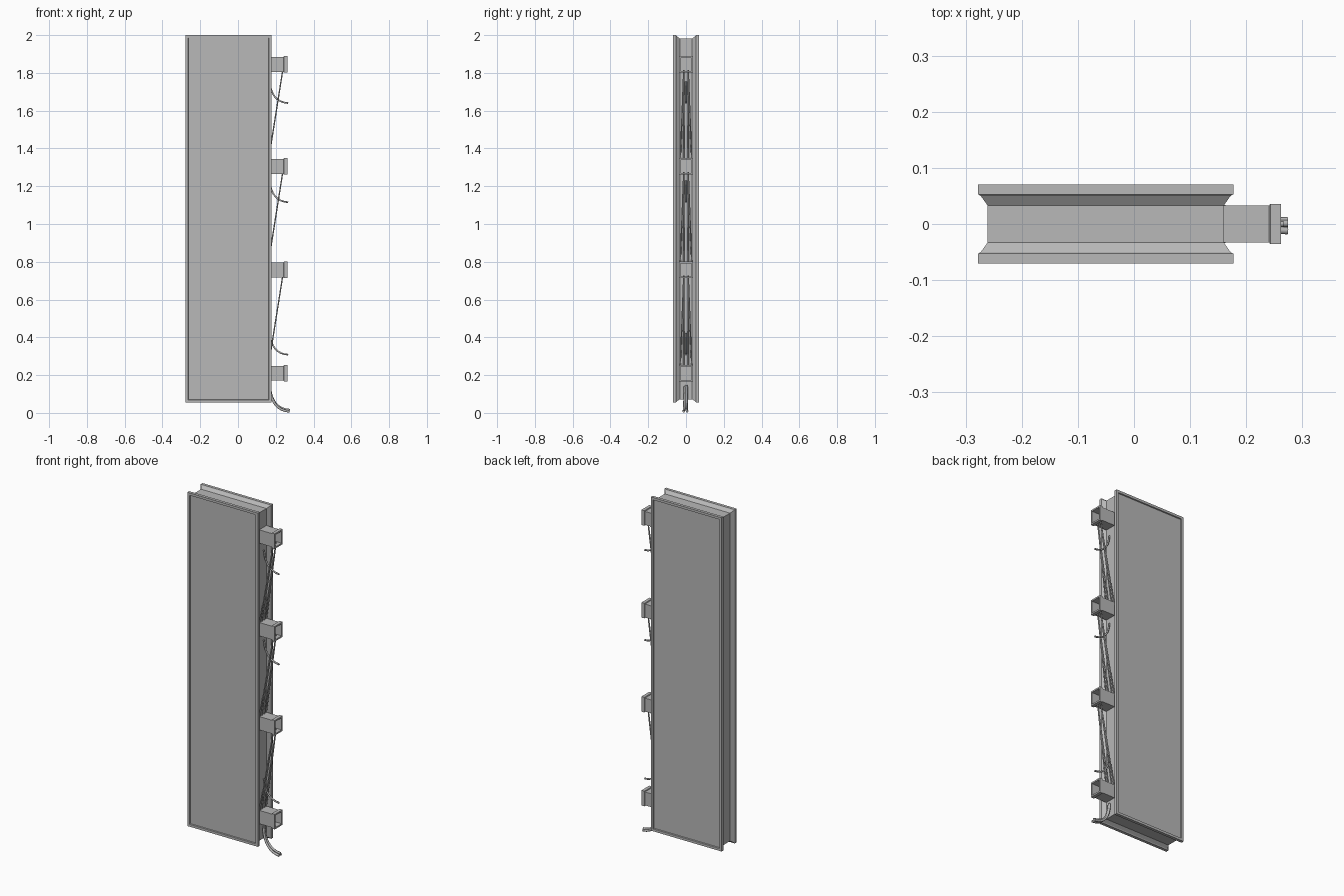
import bpy
import bmesh
from mathutils import Vector

cube = bpy.data.objects.get("Cube")
if cube:
    bpy.data.objects.remove(cube, do_unlink=True)

grey = bpy.data.materials.new("plain grey")
grey.use_nodes = True
colour = (0.48, 0.48, 0.48, 1)
grey.diffuse_color = colour
grey.node_tree.nodes["Principled BSDF"].inputs["Base Color"].default_value = colour


def loft(name, rings):
    """Skin a list of equal-length point rings and cap both ends."""
    bm = bmesh.new()
    loops = [[bm.verts.new(p) for p in ring] for ring in rings]
    for a, b in zip(loops, loops[1:]):
        for i in range(len(a)):
            j = (i + 1) % len(a)
            bm.faces.new((a[i], a[j], b[j], b[i]))
    bm.faces.new(loops[0])
    bm.faces.new(loops[-1])
    bmesh.ops.recalc_face_normals(bm, faces=bm.faces)
    mesh = bpy.data.meshes.new(name)
    bm.to_mesh(mesh)
    bm.free()
    mesh.materials.append(grey)
    obj = bpy.data.objects.new(name, mesh)
    bpy.context.collection.objects.link(obj)
    return obj


def cable(name, points, radius):
    """Round cable along a path lying mostly in the xz plane."""
    curve = bpy.data.curves.new(name, "CURVE")
    curve.dimensions = "3D"
    curve.bevel_depth = radius
    curve.bevel_resolution = 1
    curve.use_fill_caps = True
    spline = curve.splines.new("POLY")
    spline.points.add(len(points) - 1)
    for sp, p in zip(spline.points, points):
        sp.co = (*p, 1)
    curve.materials.append(grey)
    obj = bpy.data.objects.new(name, curve)
    bpy.context.collection.objects.link(obj)


def arc(start, end, steps=8):
    """Quarter bend that leaves downward and ends nearly level."""
    a, c = Vector(start), Vector(end)
    b = Vector((a.x + 0.008, (a.y + c.y) / 2, c.z + 0.006))
    return [a.lerp(b, i / steps).lerp(b.lerp(c, i / steps), i / steps)
            for i in range(steps + 1)]


# Sign panel: two framed faces joined by a waisted core
def panel_ring(inset, y):
    x0, x1, z0, z1 = -0.278 + inset, 0.177 - inset, 0.055 + inset, 2 - inset
    return [(x0, y, z0), (x1, y, z0), (x1, y, z1), (x0, y, z1)]


half = [(0.016, 0.064), (0.014, 0.07), (0, 0.07), (0, 0.053),
        (0.005, 0.05), (0.017, 0.033)]
profile = [(i, -y) for i, y in half] + list(reversed(half))
loft("sign_panel", [panel_ring(i, y) for i, y in profile])

# Mounting brackets: square tubes with an open flanged end
bracket_heights = [1.845, 1.305, 0.757, 0.21]


def bracket_ring(x, hy, hz, z):
    return [(x, -hy, z - hz), (x, hy, z - hz), (x, hy, z + hz), (x, -hy, z + hz)]


for n, z in enumerate(bracket_heights, 1):
    sections = [(0.155, 0.033, 0.039), (0.241, 0.033, 0.039),
                (0.243, 0.036, 0.044), (0.262, 0.036, 0.044),
                (0.262, 0.028, 0.035), (0.18, 0.028, 0.035)]
    loft(f"bracket_{n}", [bracket_ring(x, hy, hz, z) for x, hy, hz in sections])

# Slanted stay wires from each upper bracket down to the panel edge
for n, z in enumerate(bracket_heights[:3], 1):
    for side in (-1, 1):
        for kind, spread in (("inner", 0.012), ("outer", 0.031)):
            cable(f"stay_wire_{kind}_{n}",
                  [(0.237, side * 0.012, z - 0.03),
                   (0.158, side * spread, z - 0.53)], 0.0035)

# Short curved cable ends between the brackets
for n, z in enumerate((1.64, 1.115, 0.308), 1):
    cable(f"loose_cable_{n}", arc((0.168, 0, z + 0.115), (0.266, 0, z)), 0.005)

# Bundle of thicker cables at the foot
for n, (y, dz) in enumerate(((-0.012, 0), (0.001, 0.008), (0.006, 0)), 1):
    cable(f"foot_cable_{n}",
          arc((0.168, y * 0.5, 0.14 + dz), (0.274, y, 0.0075 + dz)), 0.0065)
